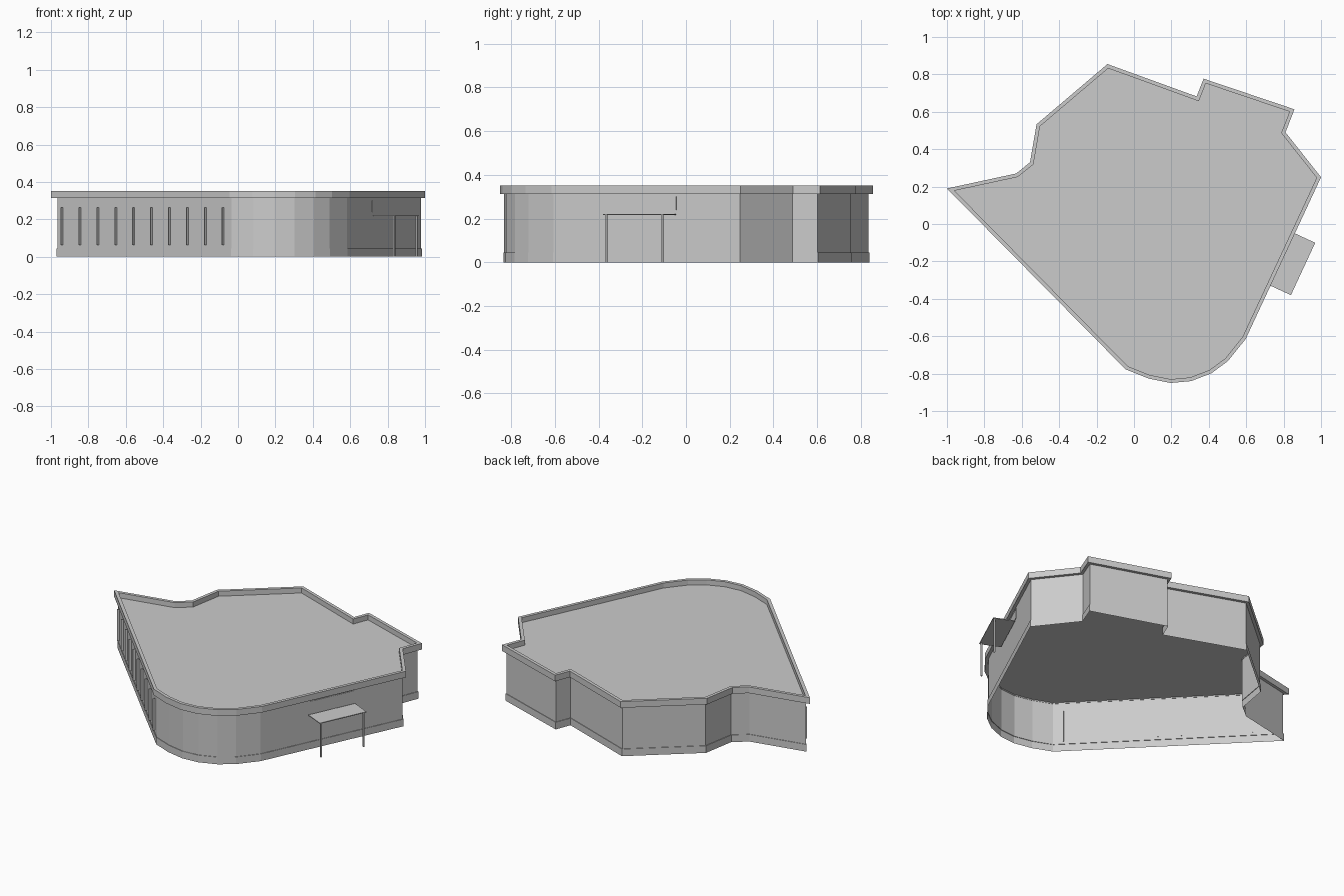
import bpy, bmesh
from mathutils import Vector, Matrix

if "Cube" in bpy.data.objects:
    bpy.data.objects.remove(bpy.data.objects["Cube"])

# Outer roof edge, counter-clockwise from the left tip
EDGE = [Vector(p) for p in [
    (-1, .19), (-.045, -.777), (.077, -.826), (.195, -.85), (.305, -.84),
    (.414, -.798), (.502, -.733), (.597, -.615), (1, .25), (.81, .49),
    (.858, .613), (.372, .777), (.335, .682), (-.142, .855), (-.521, .533),
    (-.556, .33), (-.63, .27)]]


def inset(d):
    """Mitred inward offset of the roof edge."""
    out = []
    for i, p in enumerate(EDGE):
        a = (p - EDGE[i - 1]).normalized()
        b = (EDGE[(i + 1) % len(EDGE)] - p).normalized()
        na, nb = Vector((-a.y, a.x)), Vector((-b.y, b.x))
        out.append(p + (na + nb) * d / (1 + na.dot(nb)))
    return out


def finish(name, bm):
    me = bpy.data.meshes.new(name)
    bm.to_mesh(me)
    bm.free()
    ob = bpy.data.objects.new(name, me)
    bpy.context.collection.objects.link(ob)
    return ob


def loft(name, rings, closed=False, cap=False):
    """Bridge a list of (outline, z) rings; optionally loop back or cap the last."""
    bm = bmesh.new()
    loops = [[bm.verts.new((p.x, p.y, z)) for p in pts] for pts, z in rings]
    pairs = list(zip(loops, loops[1:]))
    if closed:
        pairs.append((loops[-1], loops[0]))
    for lo, hi in pairs:
        n = len(lo)
        for i in range(n):
            j = (i + 1) % n
            bm.faces.new((lo[i], lo[j], hi[j], hi[i]))
    if cap:
        bm.faces.new(loops[-1])
    return finish(name, bm)


def box(name, center, size, along):
    """Box whose local x runs along a horizontal direction."""
    x = Vector((along.x, along.y, 0)).normalized()
    rot = Matrix((x, (-x.y, x.x, 0), (0, 0, 1))).transposed().to_4x4()
    bm = bmesh.new()
    bmesh.ops.create_cube(bm, size=1, matrix=Matrix.Translation(center) @ rot
                          @ Matrix.Diagonal((*size, 1)))
    return finish(name, bm)


wall, plinth, inner = inset(.018), inset(.0145), inset(.02)

# Shell: low plinth, walls and roof deck, open underneath
loft("walls_and_roof", [(plinth, 0), (plinth, .045), (wall, .045),
                        (wall, .315), (inner, .32)], cap=True)
# Overhanging parapet band
loft("parapet", [(EDGE, .313), (EDGE, .352), (inner, .352), (inner, .313)],
     closed=True)

# Vertical fins on the long left front wall
a, b = wall[0], wall[1]
d = (b - a).normalized()
out = Vector((d.y, -d.x))
for i in range(10):
    x = -.937 + i * .0957
    p = a + d * ((x - a.x) / d.x) + out * .006
    box(f"fin_{i + 1}", (p.x, p.y, .163), (.005, .016, .2), d)

# Entrance canopy on the right wall
near, far = Vector((.73, -.33)), Vector((.86, -.05))
d = (far - near).normalized()
out = Vector((d.y, -d.x))
mid = (near + far) / 2 + out * .055
box("canopy", (mid.x, mid.y, .219), ((far - near).length, .13, .005), d)

# Canopy posts
for i, s in enumerate((-.141, .141)):
    p = mid + d * s + out * .055
    box(f"canopy_post_{i + 1}", (p.x, p.y, .109), (.009, .009, .218), d)

# Flat panel on the wall above the canopy
a, b = wall[7], wall[8]
d = (b - a).normalized()
p = a + d * ((.78 - a.x) / d.x)
box("entrance_panel", (p.x, p.y, .27), (.3, .005, .06), d)
